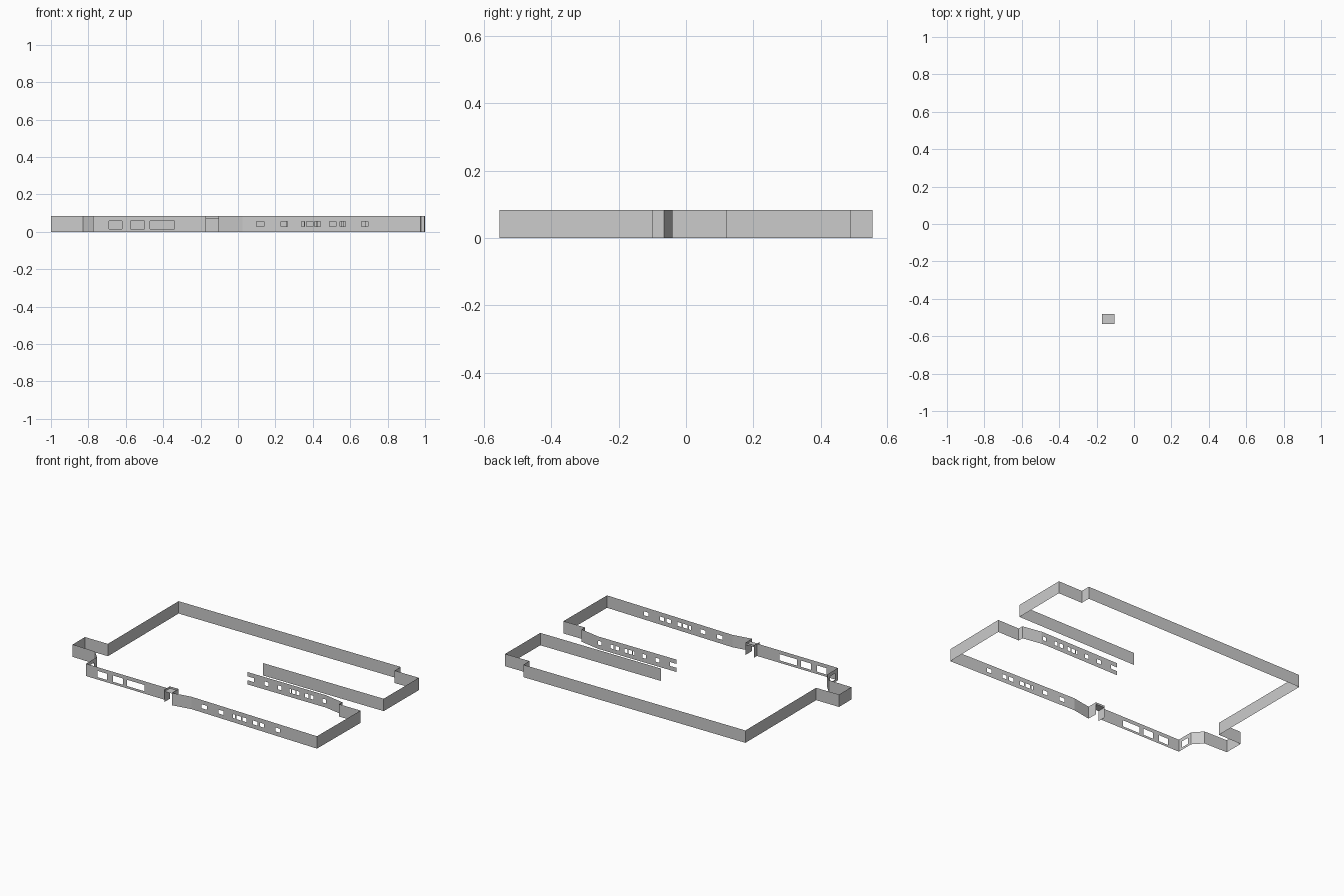
import bpy, bmesh
from mathutils import Vector

if "Cube" in bpy.data.objects:
    bpy.data.objects.remove(bpy.data.objects["Cube"])

H = 0.083  # strip height


def make(name, quads):
    """Object from a list of quads, welded together."""
    bm = bmesh.new()
    for q in quads:
        bm.faces.new([bm.verts.new(p) for p in q])
    bmesh.ops.remove_doubles(bm, verts=bm.verts, dist=1e-5)
    me = bpy.data.meshes.new(name)
    bm.to_mesh(me)
    bm.free()
    ob = bpy.data.objects.new(name, me)
    bpy.context.collection.objects.link(ob)
    return ob


def panel(p, q, holes=(), z0=0.0, z1=0.0):
    """Upright sheet from p to q; holes are (start, end) fractions between z0 and z1."""
    p, q = Vector(p), Vector(q)
    quads = []

    def col(a, b, lo, hi):
        u, v = p.lerp(q, a), p.lerp(q, b)
        quads.append([(u.x, u.y, lo), (v.x, v.y, lo), (v.x, v.y, hi), (u.x, u.y, hi)])

    t = 0.0
    for a, b in sorted(holes):
        if a > t:
            col(t, a, 0, H)
        col(a, b, 0, z0)
        col(a, b, z1, H)
        t = b
    if t < 1:
        col(t, 1, 0, H)
    return quads


def strip(path):
    return [f for a, b in zip(path, path[1:]) for f in panel(a, b)]


def fractions(spans, x0, x1):
    """Hole spans along x turned into fractions of a wall from x0 to x1."""
    return [tuple(sorted(((a - x0) / (x1 - x0), (b - x0) / (x1 - x0)))) for a, b in spans]


# Long outer wall running round the back
make("back_wall", strip([(0.10, 0.12), (0.998, 0.12), (1.0, 0.49), (0.82, 0.49),
                         (0.82, 0.555), (-0.83, 0.555), (-0.83, -0.195),
                         (-1.0, -0.195), (-1.0, -0.325), (-0.83, -0.33),
                         (-0.775, -0.39)]))

# Short left return with a small opening
make("left_return", panel((-0.775, -0.39), (-0.775, -0.505), [(0.25, 0.75)], 0.016, 0.058))

# Front left wall with three large openings
big = [(-0.69, -0.62), (-0.575, -0.50), (-0.47, -0.34)]
make("front_left_wall", panel((-0.775, -0.505), (-0.17, -0.51),
                              fractions(big, -0.775, -0.17), 0.016, 0.058))

# Small entry box: two sides and a roof plate
xl, xr, yf, yb, zr = -0.17, -0.105, -0.535, -0.48, 0.07
make("entry_sides", panel((xl, yb), (xl, yf)) + panel((xr, yb), (xr, -0.55)))
make("entry_roof", [[(xl, yf, zr), (xr, yf, zr), (xr, yb, zr), (xl, yb, zr)],
                    [(xl, yb, zr), (xr, yb, zr), (xr, yb, H), (xl, yb, H)]])

# Front right wall with a row of small openings
small = [(0.10, 0.14), (0.23, 0.265), (0.34, 0.355), (0.365, 0.40),
         (0.41, 0.44), (0.49, 0.525), (0.545, 0.575), (0.66, 0.695)]
make("front_right_wall", strip([(xr, -0.55), (0.025, -0.527)])
     + panel((0.025, -0.527), (0.975, -0.555), fractions(small, 0.025, 0.975), 0.028, 0.054))

# Right end and step back to the inner wall
make("right_end", strip([(0.975, -0.555), (0.98, -0.10), (0.82, -0.10),
                         (0.82, -0.065), (0.68, -0.04)]))

# Inner wall: same openings, compressed, plus an open notch at the free end
inner = [(0.10, 0.145)] + [(0.24 + (a - 0.12) * 0.77, 0.24 + (b - 0.12) * 0.77)
                           for a, b in small]
make("inner_wall", panel((0.10, -0.04), (0.69, -0.04),
                         fractions(inner, 0.10, 0.69), 0.028, 0.054))
